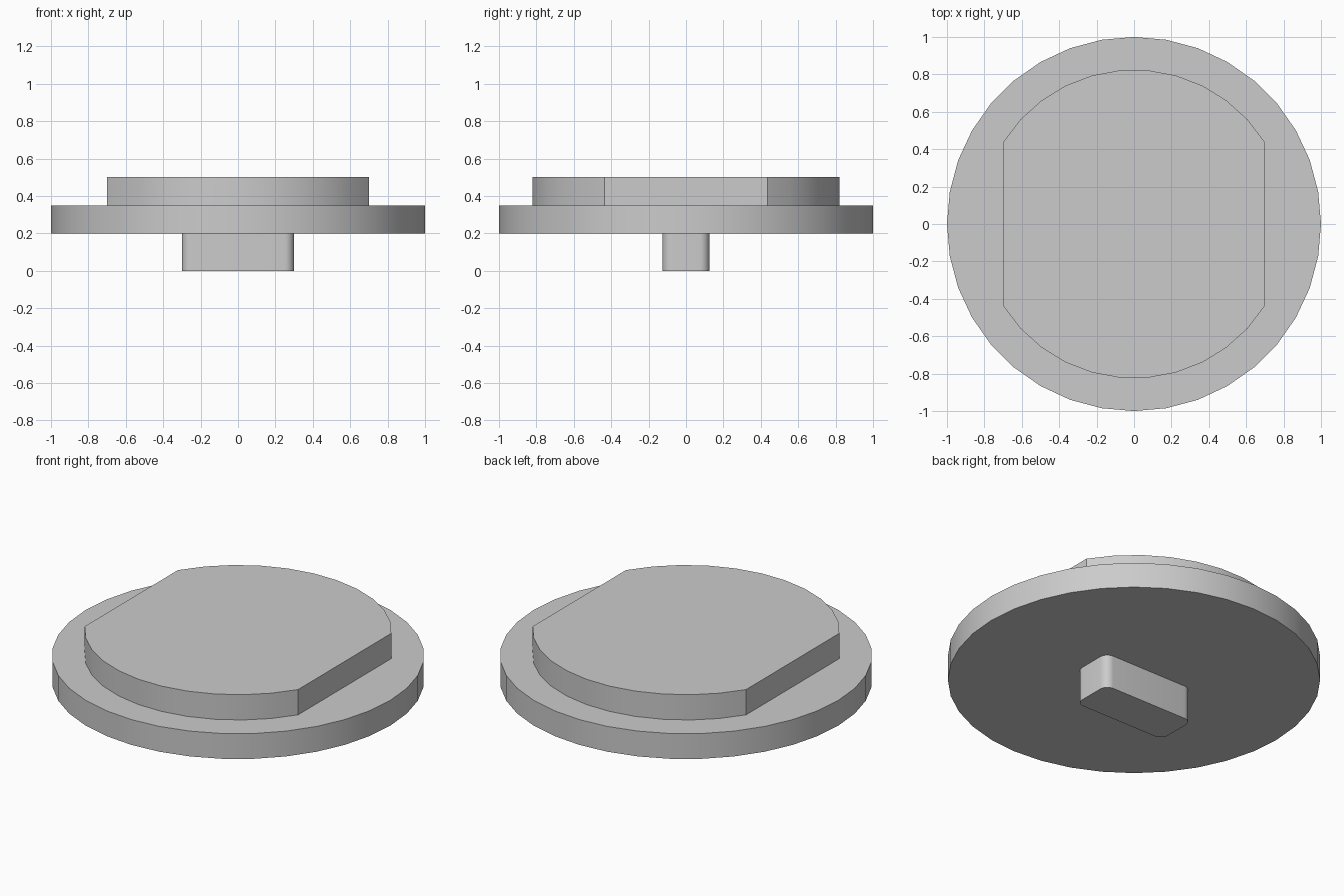
import bpy
import bmesh
from math import radians, sin, cos, asin, pi

default = bpy.data.objects.get("Cube")
if default:
    bpy.data.objects.remove(default, do_unlink=True)

grey = bpy.data.materials.new("light_grey")
grey.use_nodes = True
colour = (0.6, 0.6, 0.6, 1)
grey.diffuse_color = colour
grey.node_tree.nodes["Principled BSDF"].inputs["Base Color"].default_value = colour


def arc(cx, cy, radius, start, end, steps):
    """Points along an arc, both ends included."""
    angles = [start + (end - start) * i / steps for i in range(steps + 1)]
    return [(cx + radius * cos(a), cy + radius * sin(a)) for a in angles]


def slab(name, outline, bottom, top):
    """Extrude a counter-clockwise outline between two heights."""
    bm = bmesh.new()
    face = bm.faces.new([bm.verts.new((x, y, bottom)) for x, y in outline])
    extruded = bmesh.ops.extrude_face_region(bm, geom=[face], use_keep_orig=True)
    for v in extruded["geom"]:
        if isinstance(v, bmesh.types.BMVert):
            v.co.z = top
    bmesh.ops.recalc_face_normals(bm, faces=bm.faces[:])
    mesh = bpy.data.meshes.new(name)
    bm.to_mesh(mesh)
    bm.free()
    mesh.materials.append(grey)
    obj = bpy.data.objects.new(name, mesh)
    bpy.context.collection.objects.link(obj)
    bpy.ops.object.select_all(action="DESELECT")
    obj.select_set(True)
    bpy.context.view_layer.objects.active = obj
    bpy.ops.object.shade_smooth_by_angle(angle=radians(30))
    return obj


# Round flange
slab("flange", arc(0, 0, 1, 0, 2 * pi, 36)[:-1], 0.2, 0.35)

# Raised disc with two flat sides
radius, half_width = 0.825, 0.7
spread = asin(half_width / radius)
back = arc(0, 0, radius, pi / 2 - spread, pi / 2 + spread, 11)
front = [(-x, -y) for x, y in back]
slab("raised_disc", back + front, 0.35, 0.5)

# Rounded rectangular key underneath
half_x, half_y, corner = 0.3, 0.125, 0.05
key = []
for i, (sx, sy) in enumerate([(1, 1), (-1, 1), (-1, -1), (1, -1)]):
    key += arc(sx * (half_x - corner), sy * (half_y - corner), corner,
               i * pi / 2, (i + 1) * pi / 2, 8)
slab("key", key, 0, 0.2)
